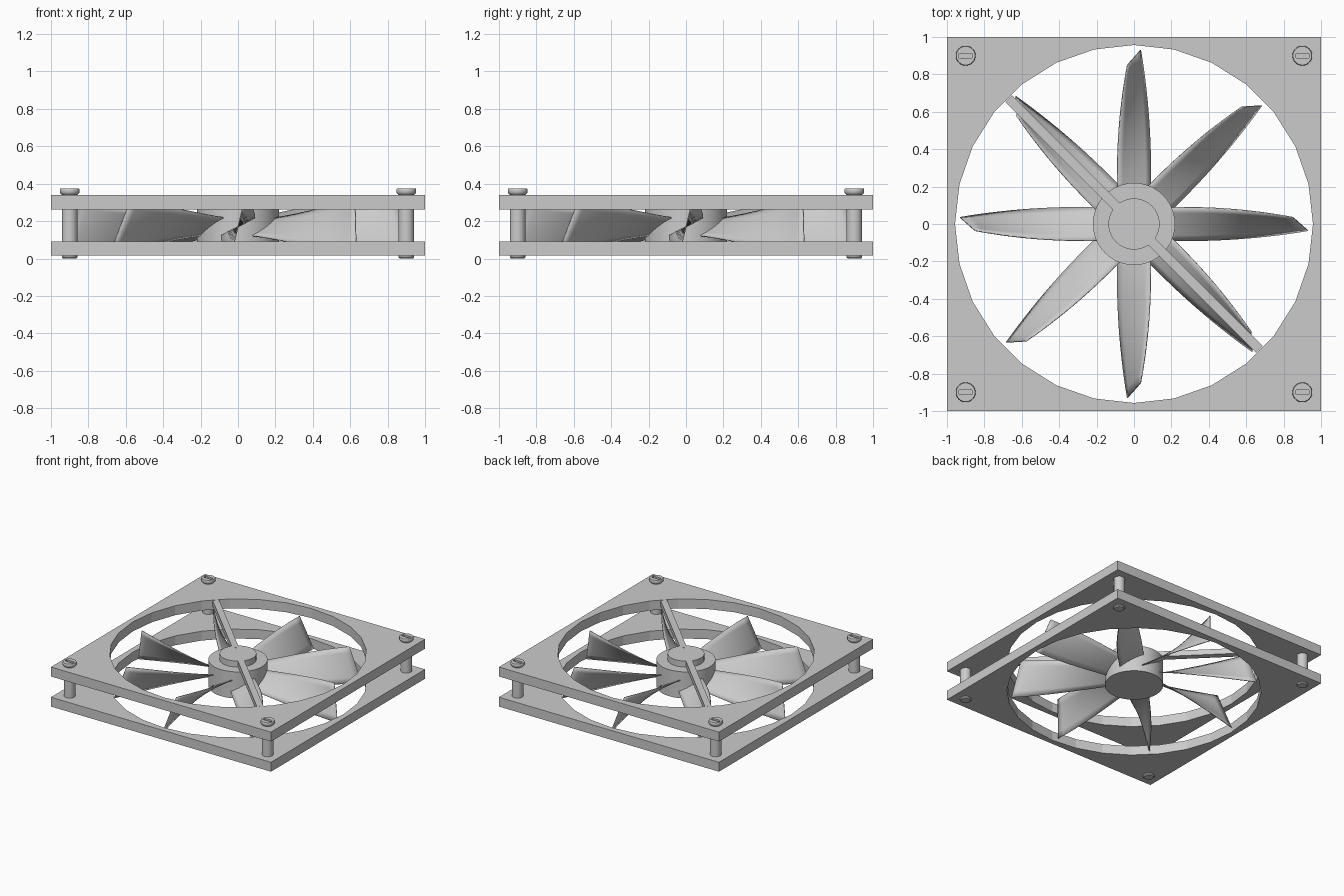
import bpy, bmesh
from math import sin, cos, pi, radians
from mathutils import Matrix, Vector

if "Cube" in bpy.data.objects:
    bpy.data.objects.remove(bpy.data.objects["Cube"])


def make_object(name, bm, smooth=False):
    bmesh.ops.recalc_face_normals(bm, faces=bm.faces)
    mesh = bpy.data.meshes.new(name)
    bm.to_mesh(mesh)
    bm.free()
    ob = bpy.data.objects.new(name, mesh)
    bpy.context.collection.objects.link(ob)
    if smooth:
        bpy.ops.object.select_all(action='DESELECT')
        ob.select_set(True)
        bpy.context.view_layer.objects.active = ob
        bpy.ops.object.shade_smooth_by_angle(angle=radians(35))
    return ob


def add_box(bm, size, loc, turn=0.0):
    m = (Matrix.Translation(loc) @ Matrix.Rotation(turn, 4, 'Z')
         @ Matrix.Diagonal((*size, 1.0)))
    bmesh.ops.create_cube(bm, size=1.0, matrix=m)


def add_lathe(bm, profile, segs, cx=0.0, cy=0.0):
    # stack of rings (radius, z), capped at both ends
    rings = [[bm.verts.new((cx + r * cos(2 * pi * i / segs), cy + r * sin(2 * pi * i / segs), z))
              for i in range(segs)] for r, z in profile]
    for a, b in zip(rings, rings[1:]):
        for i in range(segs):
            j = (i + 1) % segs
            bm.faces.new((a[i], a[j], b[j], b[i]))
    bm.faces.new(rings[0][::-1])
    bm.faces.new(rings[-1])


# square frame plates with a 28-sided opening
def frame_plate(name, z0, z1, hole=0.957, sides=28):
    bm = bmesh.new()
    square = [(-1, -1), (1, -1), (1, 1), (-1, 1)]
    ring = [(hole * cos(2 * pi * i / sides), hole * sin(2 * pi * i / sides)) for i in range(sides)]
    edges = []
    for loop in (square, ring):
        vs = [bm.verts.new((x, y, z0)) for x, y in loop]
        edges += [bm.edges.new((vs[i], vs[(i + 1) % len(vs)])) for i in range(len(vs))]
    bmesh.ops.triangle_fill(bm, edges=edges, use_beauty=True, normal=(0, 0, 1))
    top = bmesh.ops.extrude_face_region(bm, geom=bm.faces[:], use_keep_orig=True)
    moved = [g for g in top['geom'] if isinstance(g, bmesh.types.BMVert)]
    bmesh.ops.translate(bm, verts=moved, vec=(0, 0, z1 - z0))
    make_object(name, bm)


frame_plate("lower_frame", 0.015, 0.092)
frame_plate("upper_frame", 0.262, 0.34)

# corner screws, with slotted heads
for n, (sx, sy) in enumerate([(-1, -1), (1, -1), (1, 1), (-1, 1)], 1):
    x, y = 0.9 * sx, 0.9 * sy
    bm = bmesh.new()
    add_lathe(bm, [(0.036, 0.0), (0.042, 0.007), (0.042, 0.341), (0.047, 0.345),
                   (0.053, 0.354), (0.053, 0.37), (0.05, 0.375)], 24, x, y)
    screw = make_object(f"corner_screw_{n}", bm, smooth=True)
    bm = bmesh.new()
    add_box(bm, (0.07, 0.025, 0.04), (x, y, 0.378))
    cutter = make_object(f"slot_cutter_{n}", bm)
    cutter.hide_render = True
    cutter.hide_set(True)
    mod = screw.modifiers.new("slot", 'BOOLEAN')
    mod.operation = 'DIFFERENCE'
    mod.solver = 'EXACT'
    mod.object = cutter

# diagonal support arms and centre disc holding the motor
bm = bmesh.new()
for s in (-1, 1):
    add_box(bm, (0.85, 0.05, 0.045), Vector((s * 0.37, -s * 0.37, 0.3165)), -pi / 4)
make_object("support_arms", bm)
bm = bmesh.new()
add_lathe(bm, [(0.137, 0.285), (0.137, 0.338)], 32)
make_object("support_disc", bm, smooth=True)

# rotor hub
bm = bmesh.new()
add_lathe(bm, [(0.22, 0.07), (0.22, 0.288)], 40)
make_object("hub", bm, smooth=True)

# eight twisted blades, steepening and widening toward the tip
STEPS, ACROSS, MID_Z = 14, 6, 0.17
for n in range(8):
    spin = Matrix.Rotation(n * pi / 4, 4, 'Z')
    bm = bmesh.new()
    rows = []
    for i in range(STEPS + 1):
        t = i / STEPS
        pitch = radians(27 + 49 * t ** 1.15)
        half = 0.1 + 0.044 * t
        row = []
        for j in range(ACROSS + 1):
            u = 2 * j / ACROSS - 1          # -1 low edge, +1 high edge
            r = 0.17 + t * (0.72 - 0.04 * u)
            p = Vector((r, u * half * cos(pitch), MID_Z + u * half * sin(pitch)))
            row.append(bm.verts.new(spin @ p))
        rows.append(row)
    for a, b in zip(rows, rows[1:]):
        for j in range(ACROSS):
            bm.faces.new((a[j], b[j], b[j + 1], a[j + 1]))
    blade = make_object(f"blade_{n + 1}", bm, smooth=True)
    thick = blade.modifiers.new("thickness", 'SOLIDIFY')
    thick.thickness = 0.006
    thick.offset = 0
